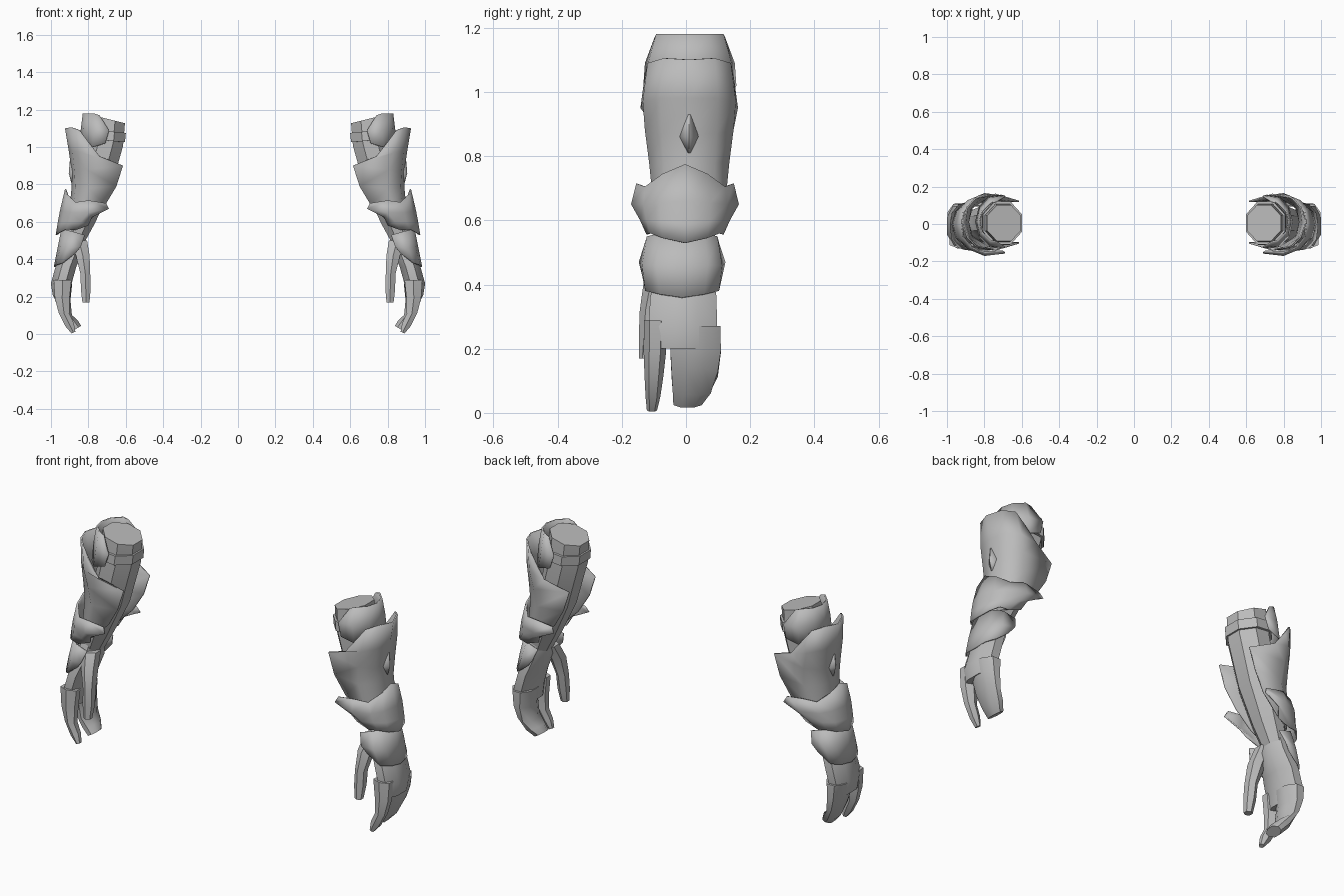
import bpy, bmesh, math

grey = bpy.data.materials.new("plain_grey")
grey.diffuse_color = (0.5, 0.5, 0.5, 1)


def finish(name, bm, thickness=0.0, angle=40):
    """Turn a bmesh into a mirrored, shaded object."""
    mesh = bpy.data.meshes.new(name)
    bm.to_mesh(mesh)
    bm.free()
    ob = bpy.data.objects.new(name, mesh)
    bpy.context.collection.objects.link(ob)
    mesh.materials.append(grey)
    bpy.ops.object.select_all(action='DESELECT')
    ob.select_set(True)
    bpy.context.view_layer.objects.active = ob
    bpy.ops.object.shade_smooth_by_angle(angle=math.radians(angle))
    if thickness:
        s = ob.modifiers.new("thickness", 'SOLIDIFY')
        s.thickness = thickness
        s.offset = -1
    m = ob.modifiers.new("other_arm", 'MIRROR')
    m.use_clip = False
    m.use_mirror_merge = False
    return ob


def loft(name, rings, n=8, caps=True):
    """Closed tube; each ring is x, y, z, x radius, y radius, slope."""
    bm = bmesh.new()
    loops = []
    for x, y, z, rx, ry, slope in rings:
        loop = []
        for i in range(n):
            a = 2 * math.pi * (i + 0.5) / n
            loop.append(bm.verts.new((x + rx * math.cos(a), y + ry * math.sin(a),
                                      z + slope * math.cos(a))))
        loops.append(loop)
    for a, b in zip(loops, loops[1:]):
        for i in range(n):
            j = (i + 1) % n
            bm.faces.new((a[i], a[j], b[j], b[i]))
    if caps:
        bm.faces.new(loops[0])
        bm.faces.new(loops[-1])
    bmesh.ops.recalc_face_normals(bm, faces=bm.faces)
    return finish(name, bm)


def plate(name, rows, shift=0.0, thickness=0.008):
    """Curved armour sheet; rows run from the outer ridge to the front edge
    and are repeated on the back."""
    bm = bmesh.new()
    grid = []
    for row in rows:
        full = [(x, -y, z) for x, y, z in row[:0:-1]] + list(row)
        grid.append([bm.verts.new((x, y + shift, z)) for x, y, z in full])
    for a, b in zip(grid, grid[1:]):
        for i in range(len(a) - 1):
            bm.faces.new((a[i], b[i], b[i + 1], a[i + 1]))
    bm.normal_update()
    ridge = max(bm.faces, key=lambda f: f.calc_center_median().x)
    if ridge.normal.x < 0:
        bmesh.ops.reverse_faces(bm, faces=bm.faces)
    return finish(name, bm, thickness, 45)


# Forearm and strap
loft("forearm", [
    (.695, .005, 1.15, .098, .105, .025),
    (.705, .005, 1.03, .098, .112, .025),
    (.765, .005, .80, .092, .105, .03),
    (.830, 0, .62, .070, .085, .03),
    (.868, 0, .51, .052, .068, .02)])
loft("arm_strap", [
    (.703, .005, 1.085, .100, .110, .01),
    (.703, .005, 1.085, .112, .124, .01),
    (.708, .005, 1.035, .112, .126, .01),
    (.708, .005, 1.035, .100, .112, .01)], caps=False)

# Hand, fingers and thumb
loft("palm", [
    (.868, 0, .55, .052, .066, .02),
    (.885, -.005, .46, .070, .090, 0),
    (.920, -.008, .36, .060, .112, 0),
    (.945, -.010, .27, .060, .115, 0),
    (.943, -.010, .20, .050, .105, 0)])
loft("joined_fingers", [
    (.942, .030, .27, .060, .084, 0),
    (.940, .030, .19, .048, .085, .01),
    (.925, .027, .12, .040, .078, .02),
    (.890, .018, .065, .035, .064, -.01),
    (.862, .005, .03, .026, .048, -.015)], n=8)
loft("first_finger", [
    (.938, -.095, .29, .055, .036, 0),
    (.940, -.097, .19, .045, .035, 0),
    (.930, -.100, .11, .032, .029, 0),
    (.900, -.103, .05, .026, .023, -.01),
    (.880, -.106, .008, .012, .016, -.005)], n=6)
loft("thumb", [
    (.850, -.045, .50, .050, .045, 0),
    (.830, -.085, .42, .042, .045, 0),
    (.816, -.108, .32, .030, .036, 0),
    (.814, -.115, .24, .030, .032, 0),
    (.813, -.125, .17, .022, .022, 0)], n=6)

# Overlapping armour plates, from the top down
plate("upper_cuff", [
    [(.83, 0, 1.18), (.815, -.06, 1.18), (.77, -.105, 1.18), (.74, -.11, 1.17)],
    [(.84, 0, 1.10), (.825, -.07, 1.10), (.77, -.13, 1.09), (.69, -.14, 1.09)],
    [(.85, 0, 1.0), (.83, -.08, 1.0), (.78, -.135, 1.0), (.71, -.145, 1.02)]], .012)

plate("forearm_guard", [
    [(.925, 0, 1.10), (.895, -.08, 1.105), (.85, -.13, 1.09), (.81, -.14, 1.04)],
    [(.905, 0, .98), (.885, -.09, .98), (.83, -.145, .97), (.74, -.152, .95)],
    [(.89, 0, .87), (.875, -.085, .87), (.81, -.138, .88), (.615, -.115, .90)],
    [(.89, 0, .78), (.87, -.08, .78), (.80, -.125, .78), (.65, -.115, .79)],
    [(.90, 0, .68), (.88, -.08, .68), (.83, -.115, .68), (.71, -.105, .69)],
    [(.90, 0, .57), (.885, -.065, .57), (.85, -.095, .57), (.80, -.10, .60)]], .01)

# Small raised diamond on the outer forearm
plate("diamond_stud", [
    [(.899, 0, .93), (.897, -.004, .93)],
    [(.905, 0, .86), (.884, -.03, .86)],
    [(.892, 0, .81), (.890, -.004, .81)]], .01, .004)

plate("winged_wrist_guard", [
    [(.925, 0, .775), (.915, -.07, .745), (.87, -.125, .705), (.80, -.152, .715), (.705, -.145, .70)],
    [(.952, 0, .66), (.932, -.08, .655), (.89, -.13, .65), (.80, -.168, .65), (.69, -.155, .67)],
    [(.965, 0, .59), (.945, -.075, .595), (.90, -.12, .60), (.84, -.14, .60), (.78, -.145, .625)],
    [(.975, 0, .53), (.955, -.07, .545), (.92, -.11, .56), (.87, -.12, .555), (.80, -.12, .58)]], -.003)

plate("hand_guard", [
    [(.945, 0, .56), (.93, -.07, .56), (.89, -.11, .55), (.82, -.115, .53)],
    [(.965, 0, .46), (.95, -.08, .46), (.91, -.125, .46), (.84, -.135, .47)],
    [(.985, 0, .36), (.975, -.07, .37), (.94, -.115, .38), (.87, -.125, .43)]], -.012)
